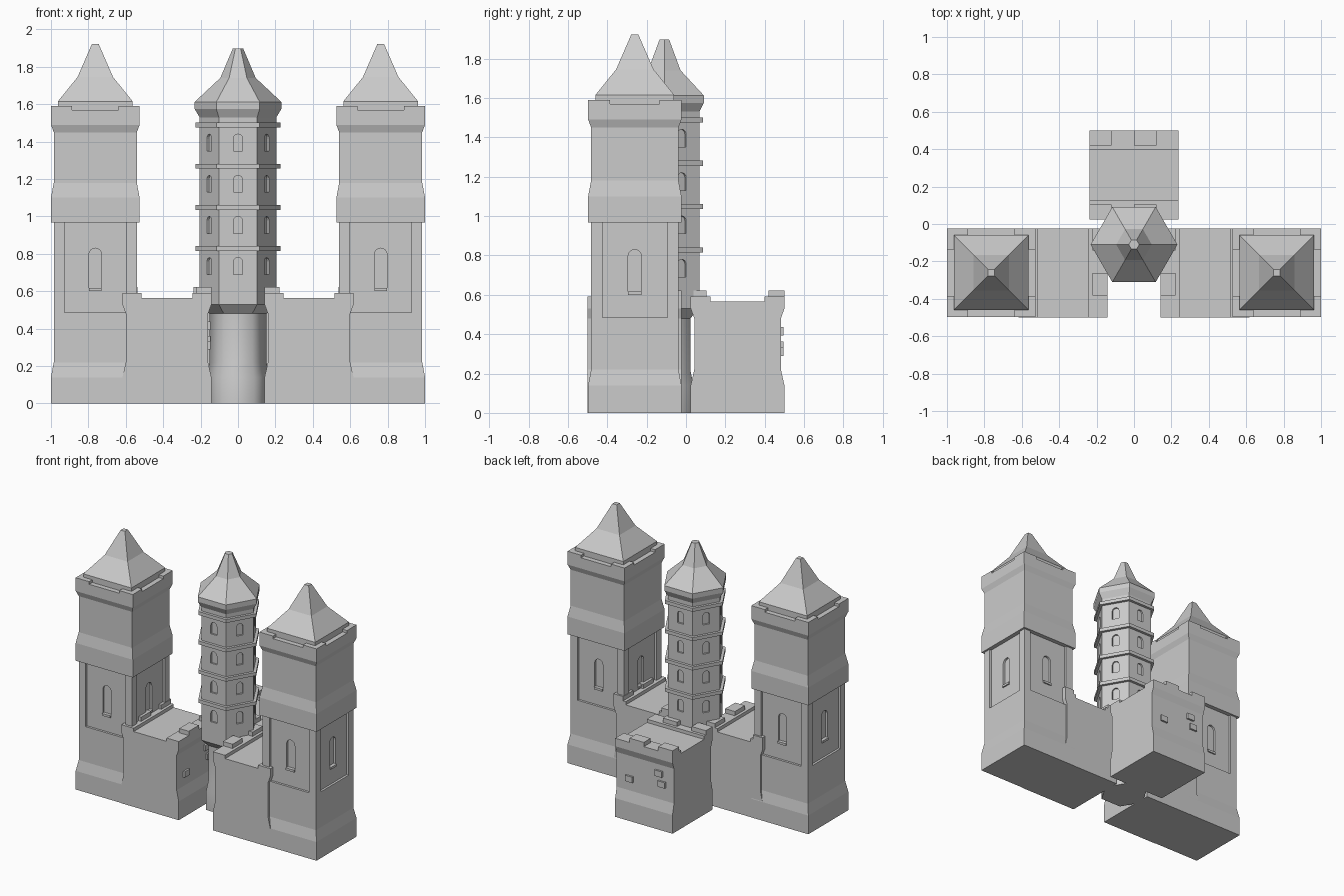
import bpy, bmesh, math
from mathutils import Matrix, Vector

if "Cube" in bpy.data.objects:
    bpy.data.objects.remove(bpy.data.objects["Cube"])

R = Matrix.Rotation
T = lambda x, y, z=0: Matrix.Translation((x, y, z))


def finish(name, bm, matrix=Matrix()):
    bmesh.ops.recalc_face_normals(bm, faces=bm.faces)
    me = bpy.data.meshes.new(name)
    bm.to_mesh(me)
    bm.free()
    me.transform(matrix)
    ob = bpy.data.objects.new(name, me)
    bpy.context.collection.objects.link(ob)
    return ob


def loft(name, n, profile, matrix=Matrix()):
    """Stack of n-sided rings from (radius, z); squares use half widths."""
    bm = bmesh.new()
    k, off = (math.sqrt(2), math.pi / 4) if n == 4 else (1, 0)
    rings = []
    for r, z in profile:
        rings.append([bm.verts.new((r * k * math.cos(off + math.tau * i / n),
                                    r * k * math.sin(off + math.tau * i / n), z))
                      for i in range(n)])
    for a, b in zip(rings, rings[1:]):
        for i in range(n):
            j = (i + 1) % n
            bm.faces.new((a[i], a[j], b[j], b[i]))
    bm.faces.new(rings[0][::-1])
    bm.faces.new(rings[-1])
    return finish(name, bm, matrix)


def prism(bm, pts, d0, d1, m):
    """Extrude an (across, z) outline from depth d0 to d1 along local y."""
    a = [bm.verts.new(m @ Vector((x, d0, z))) for x, z in pts]
    b = [bm.verts.new(m @ Vector((x, d1, z))) for x, z in pts]
    bm.faces.new(a)
    bm.faces.new(b[::-1])
    for i in range(len(a)):
        j = (i + 1) % len(a)
        bm.faces.new((a[i], b[i], b[j], a[j]))


def rect(x0, x1, z0, z1):
    return [(x0, z0), (x1, z0), (x1, z1), (x0, z1)]


def arch(w, z0, z1):
    top = [(w * math.cos(math.pi * i / 8), z1 - w + w * math.sin(math.pi * i / 8))
           for i in range(9)]
    return [(-w, z0), (w, z0)] + top


def cut(ob, bm, matrix):
    cutter = finish("cutter", bm, matrix)
    cutter.hide_render = True
    mod = ob.modifiers.new("cut", 'BOOLEAN')
    mod.object = cutter
    mod.solver = 'EXACT'
    bpy.context.view_layer.objects.active = ob
    bpy.ops.object.modifier_apply(modifier=mod.name)
    bpy.data.objects.remove(cutter)


def square_tower(side, x):
    m = T(x, -0.26)
    quarter = [R(math.pi / 2 * i, 4, 'Z') for i in range(4)]
    # lower shaft with recessed panels and arched windows
    body = loft(side + "_tower_shaft", 4,
                [(.237, 0), (.237, .14), (.222, .22), (.222, 1.0)], m)
    bm = bmesh.new()
    for q in (quarter[0], quarter[2]):
        prism(bm, rect(-.165, .165, .485, 1.1), .205, .3, q)
    cut(body, bm, m)
    bm = bmesh.new()
    for q in (quarter[1], quarter[3]):
        prism(bm, rect(-.165, .165, .485, 1.1), .205, .3, q)
    cut(body, bm, m)
    bm = bmesh.new()
    for q in quarter:
        prism(bm, arch(.034, .6, .83), .19, .25, q)
    cut(body, bm, m)
    bm = bmesh.new()
    for q in quarter:
        prism(bm, rect(-.034, .034, .6, .617), .18, .215, q)
    finish(side + "_tower_sills", bm, m)
    # overhanging upper storey, corner merlons and roof
    loft(side + "_tower_upper", 4, [(.237, .967), (.237, 1.1), (.222, 1.18), (.222, 1.45),
                                    (.237, 1.49), (.237, 1.57)], m)
    bm = bmesh.new()
    for q in quarter:
        prism(bm, rect(.125, .237, 1.56, 1.59), .125, .237, q)
    finish(side + "_tower_merlons", bm, m)
    loft(side + "_tower_roof", 4, [(.2, 1.56), (.2, 1.615), (.095, 1.745), (.018, 1.922)], m)


def battlement(name, m):
    # block whose two parapet ends are profiled; the other sides are flat
    half = [(.238, 0), (.238, .14), (.22, .22), (.22, .48), (.238, .53), (.238, .59),
            (.137, .59), (.137, .565)]
    outline = half + [(-y, z) for y, z in reversed(half)]
    bm = bmesh.new()
    prism(bm, outline, -.238, .238, R(math.pi / 2, 4, 'Z'))
    finish(name, bm, m)
    bm = bmesh.new()
    for x in (-.238, 0):
        for y in (-.238, .158):
            prism(bm, rect(x, x + .119, .58, .622), y, y + .08, Matrix())
    finish(name + "_merlons", bm, m)
    # small raised stones on the outer face
    bm = bmesh.new()
    for x, z in ((.13, .31), (-.115, .415), (-.14, .34)):
        prism(bm, rect(x - .03, x + .03, z - .022, z + .022), .21, .234, Matrix())
    finish(name + "_stones", bm, m)


for side, sx in (("left", -1), ("right", 1)):
    square_tower(side, sx * .763)
    battlement(side + "_wall", T(sx * .38, -.262) @ R(-math.pi / 2, 4, 'Z'))
battlement("rear_bastion", T(0, .262))

# central six-sided tower
c = T(0, -.11)
base = loft("centre_base", 6, [(.17, 0), (.17, .14), (.152, .22), (.152, .48), (.205, .53)], c)
for p in base.data.polygons:
    p.use_smooth = abs(p.normal.z) < .3
shaft = loft("centre_shaft", 6, [(.205, .53), (.205, 1.56)], c)
bm = bmesh.new()
for tier in range(4):
    z = .69 + .22 * tier
    for i in range(6):
        prism(bm, arch(.025, z, z + .09), .165, .25, R(math.pi / 3 * i, 4, 'Z'))
cut(shaft, bm, c)
for tier in range(4):
    z = .815 + .22 * tier
    loft("centre_band", 6, [(.228, z), (.228, z + .026)], c)
loft("centre_roof", 6, [(.205, 1.53), (.232, 1.575), (.232, 1.612), (.095, 1.74),
                        (.028, 1.897)], c)
